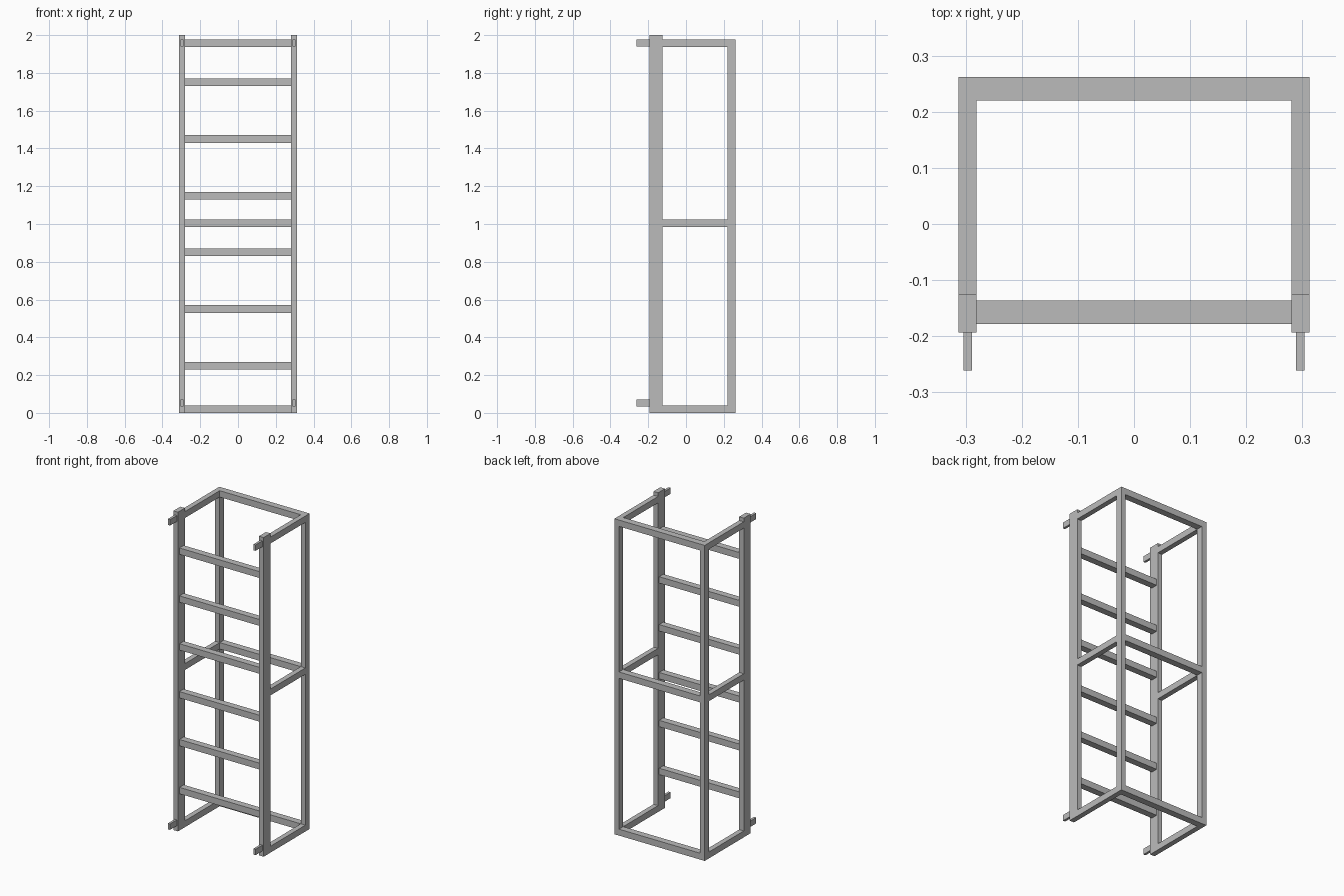
import bpy

cube = bpy.data.objects.get("Cube")
if cube:
    bpy.data.objects.remove(cube, do_unlink=True)

# One painted steel colour
steel = bpy.data.materials.new("grey_steel")
steel.use_nodes = True
colour = (0.5, 0.5, 0.5, 1)
steel.diffuse_color = colour
steel.node_tree.nodes["Principled BSDF"].inputs["Base Color"].default_value = colour


def bar(name, x, y, z):
    """Square bar spanning the given (low, high) ranges."""
    spans = (x, y, z)
    bpy.ops.mesh.primitive_cube_add(size=1, location=[(a + b) / 2 for a, b in spans])
    obj = bpy.context.object
    obj.name = name
    obj.scale = [b - a for a, b in spans]
    bpy.ops.object.transform_apply(location=False, rotation=False, scale=True)
    obj.data.materials.append(steel)


INNER, OUTER = 0.281, 0.313
RAIL_FRONT, RAIL_BACK = -0.193, -0.125
CAGE_IN, CAGE_OUT = 0.22, 0.262
CAGE_TOP = 1.977
TUBE = 0.04
hoops = {"bottom": 0, "middle": 0.985, "top": CAGE_TOP - TUBE}
brackets = {"lower": 0.033, "upper": 1.94}

for side, sign in (("left", 1), ("right", -1)):
    def span(a, b):
        return tuple(sorted((sign * a, sign * b)))

    # Ladder rails and rear cage posts
    bar(side + "_rail", span(INNER, OUTER), (RAIL_FRONT, RAIL_BACK), (0, 2))
    bar(side + "_rear_post", span(INNER, OUTER), (CAGE_IN, CAGE_OUT), (0, CAGE_TOP))

    # Cage side bars
    for level, z in hoops.items():
        bar(f"{side}_{level}_side_bar", span(INNER, OUTER), (RAIL_BACK, CAGE_IN), (z, z + TUBE))

    # Mounting brackets on the front of each rail
    for level, z in brackets.items():
        bar(f"{side}_{level}_bracket", span(0.289, 0.304), (-0.261, RAIL_FRONT), (z, z + 0.037))

# Rear cross bars
for level, z in hoops.items():
    bar(level + "_rear_bar", (-INNER, INNER), (CAGE_IN, CAGE_OUT), (z, z + TUBE))

# Rungs
for i in range(6):
    z = 0.25 + 0.3 * i
    bar(f"rung_{i + 1}", (-INNER, INNER), (-0.178, -0.136), (z - TUBE / 2, z + TUBE / 2))
